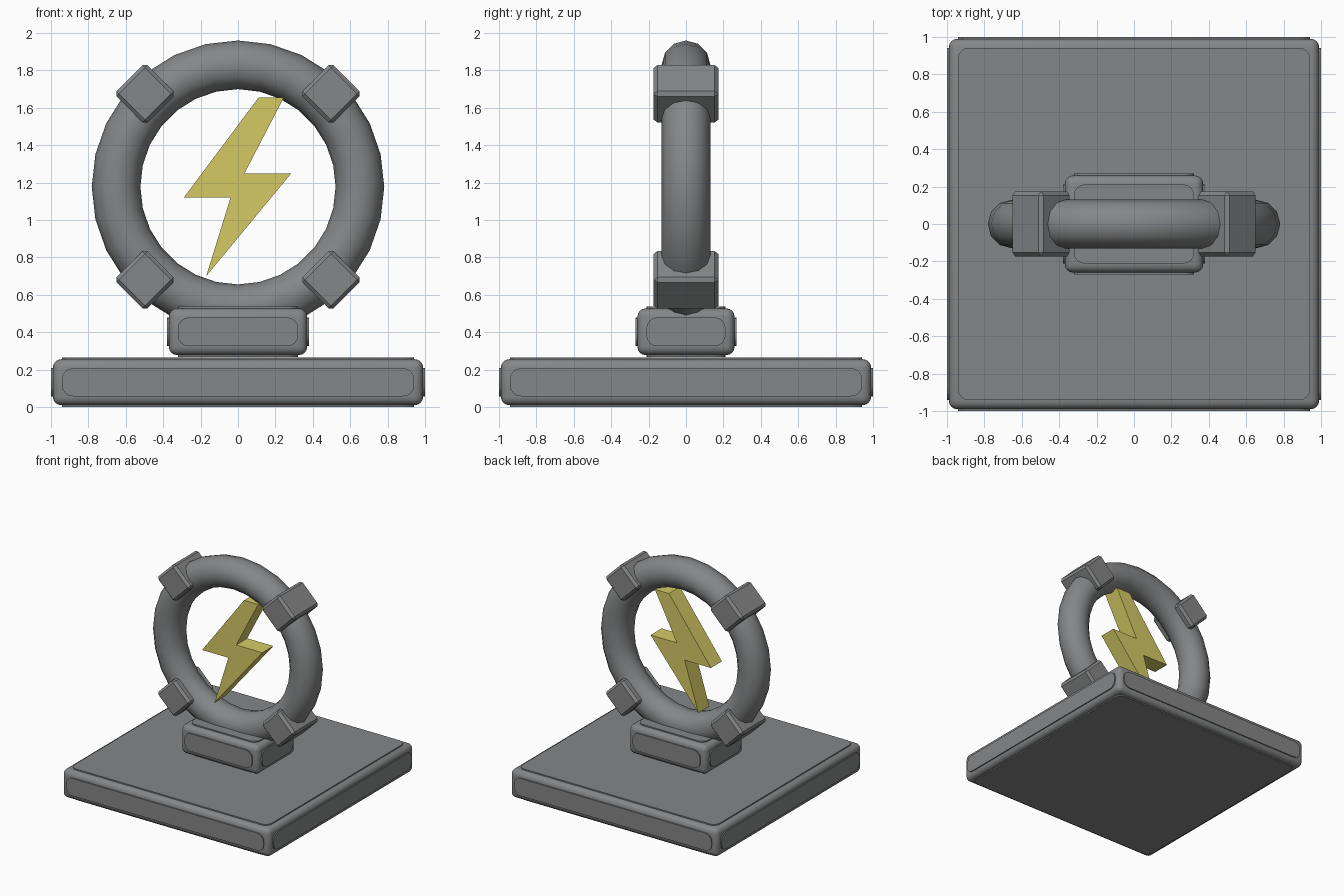
import bpy, bmesh, math
from mathutils import Matrix, Vector

if "Cube" in bpy.data.objects:
    bpy.data.objects.remove(bpy.data.objects["Cube"])


def material(name, rgb):
    m = bpy.data.materials.new(name)
    m.diffuse_color = (*rgb, 1)
    m.use_nodes = True
    m.node_tree.nodes["Principled BSDF"].inputs["Base Color"].default_value = m.diffuse_color
    return m


GREY = material("stone grey", (0.235, 0.24, 0.245))
YELLOW = material("bolt yellow", (0.66, 0.59, 0.13))


def finish(name, bm, mat, smooth=None):
    bmesh.ops.recalc_face_normals(bm, faces=bm.faces)
    me = bpy.data.meshes.new(name)
    bm.to_mesh(me)
    bm.free()
    me.materials.append(mat)
    ob = bpy.data.objects.new(name, me)
    bpy.context.collection.objects.link(ob)
    if smooth:
        bpy.ops.object.select_all(action='DESELECT')
        ob.select_set(True)
        bpy.context.view_layer.objects.active = ob
        bpy.ops.object.shade_smooth_by_angle(angle=math.radians(smooth))
    return ob


def box(bm, half, bevel, segments, matrix):
    part = bmesh.new()
    bmesh.ops.create_cube(part, size=2, matrix=Matrix.Diagonal((*half, 1)))
    bmesh.ops.bevel(part, geom=part.edges[:], offset=bevel, segments=segments,
                    profile=0.5, affect='EDGES')
    part.transform(matrix)
    me = bpy.data.meshes.new("temp")
    part.to_mesh(me)
    part.free()
    bm.from_mesh(me)
    bpy.data.meshes.remove(me)


def plate(bm, a, b, r, depth, matrix):
    """Rounded rectangle plate, outward along local z."""
    rim = []
    for q, (sx, sy) in enumerate([(1, 1), (-1, 1), (-1, -1), (1, -1)]):
        for k in range(5):
            t = math.radians(90 * q + 22.5 * k)
            rim.append((sx * (a - r) + r * math.cos(t), sy * (b - r) + r * math.sin(t)))
    low = [bm.verts.new(matrix @ Vector((x, y, -0.01))) for x, y in rim]
    top = [bm.verts.new(matrix @ Vector((x, y, depth))) for x, y in rim]
    bm.faces.new(top)
    bm.faces.new(low[::-1])
    n = len(rim)
    for i in range(n):
        j = (i + 1) % n
        bm.faces.new((low[i], low[j], top[j], top[i]))


def panelled_block(name, half, z):
    """Rounded block with a raised rounded plate on each of its six sides."""
    bm = bmesh.new()
    raise_by = 0.01
    body = [h - raise_by for h in half]
    box(bm, body, 0.045, 4, Matrix.Translation((0, 0, z)))
    for axis in range(3):
        u, v = (axis + 1) % 3, (axis + 2) % 3
        for s in (1, -1):
            m = Matrix.Identity(4)
            for col, (ax, sign) in enumerate([(u, 1), (v, s), (axis, s)]):
                e = Vector((0, 0, 0))
                e[ax] = sign
                for row in range(3):
                    m[row][col] = e[row]
            pos = Vector((0, 0, z))
            pos[axis] += s * body[axis]
            m.translation = pos
            plate(bm, half[u] - 0.058, half[v] - 0.058, 0.06, raise_by, m)
    finish(name, bm, GREY, 35)


# base slab and pedestal
panelled_block("base", (1.0, 1.0, 0.133), 0.133)
panelled_block("pedestal", (0.38, 0.27, 0.135), 0.403)

# upright ring
RZ, R, r, SEG, SIDES = 1.178, 0.652, 0.13, 28, 12
bm = bmesh.new()
loops = []
for i in range(SEG):
    a = 2 * math.pi * i / SEG
    loop = []
    for j in range(SIDES):
        t = 2 * math.pi * j / SIDES
        d = R + r * math.cos(t)
        loop.append(bm.verts.new((d * math.cos(a), r * math.sin(t), RZ + d * math.sin(a))))
    loops.append(loop)
for i in range(SEG):
    p, q = loops[i], loops[(i + 1) % SEG]
    for j in range(SIDES):
        k = (j + 1) % SIDES
        bm.faces.new((p[j], p[k], q[k], q[j]))
finish("ring", bm, GREY, 40)

# four clamps on the ring diagonals
bm = bmesh.new()
for k in range(4):
    turn = Matrix.Rotation(math.radians(45 + 90 * k), 4, 'Y')
    box(bm, (0.118, 0.173, 0.118), 0.02, 1,
        Matrix.Translation((0, 0, RZ)) @ turn @ Matrix.Translation((0.703, 0, 0)))
finish("ring_clamps", bm, GREY)

# lightning bolt
outline = [(0.11, 1.655), (0.245, 1.655), (0.035, 1.25), (0.285, 1.25),
           (-0.17, 0.70), (-0.04, 1.12), (-0.29, 1.12)]
bm = bmesh.new()
face = bm.faces.new([bm.verts.new((x, -0.075, z)) for x, z in outline])
ext = bmesh.ops.extrude_face_region(bm, geom=[face], use_keep_orig=True)
bmesh.ops.translate(bm, vec=(0, 0.15, 0),
                    verts=[g for g in ext["geom"] if isinstance(g, bmesh.types.BMVert)])
finish("lightning_bolt", bm, YELLOW)
